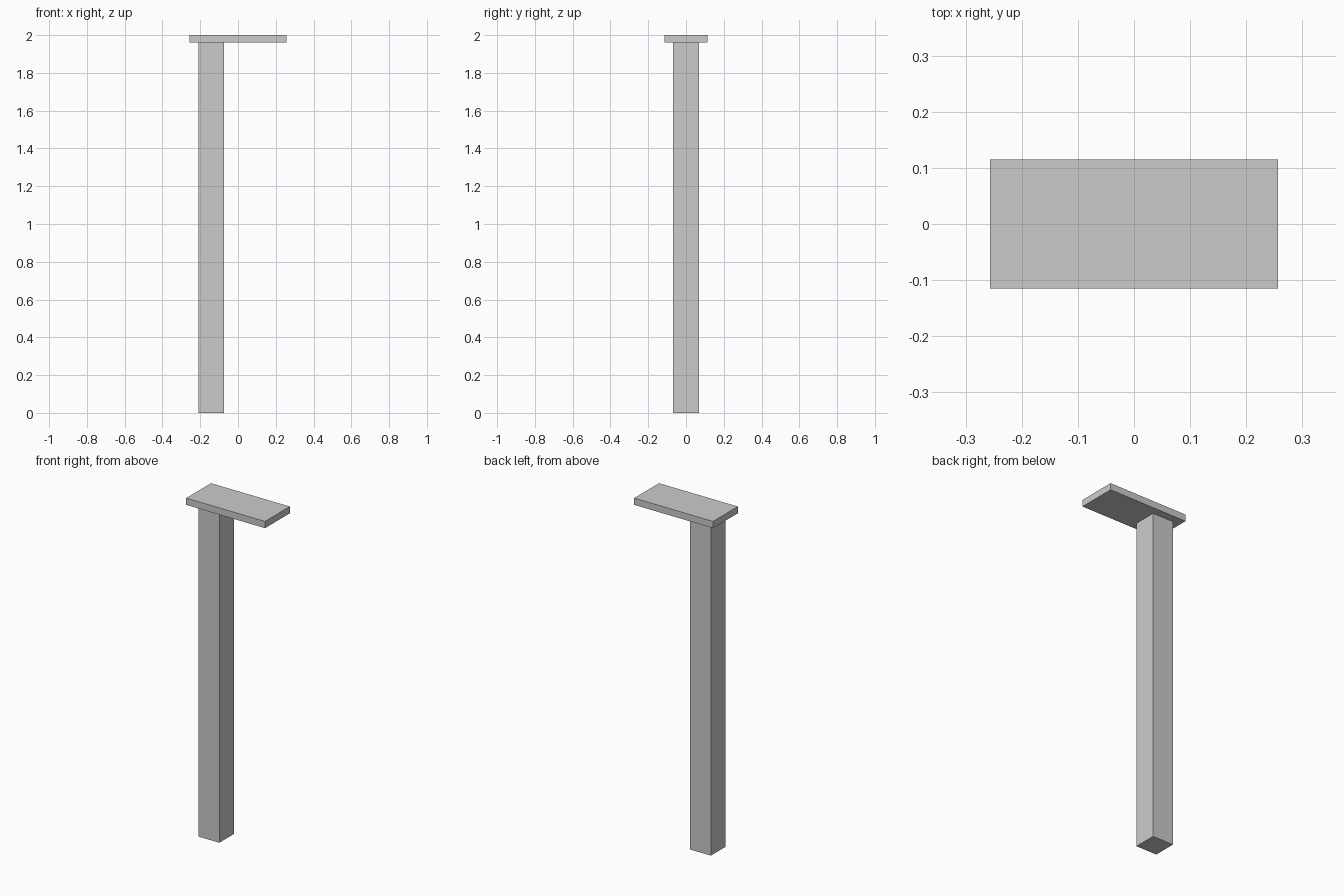
import bpy

if "Cube" in bpy.data.objects:
    bpy.data.objects.remove(bpy.data.objects["Cube"])


def box(name, x, y, z):
    """Axis-aligned box from (min, max) ranges."""
    ranges = (x, y, z)
    bpy.ops.mesh.primitive_cube_add(size=1, location=[(a + b) / 2 for a, b in ranges])
    obj = bpy.context.object
    obj.name = name
    obj.scale = [b - a for a, b in ranges]
    bpy.ops.object.transform_apply(location=False, rotation=False, scale=True)
    return obj


# Square upright, set off-centre under the slab
box("post", (-0.21, -0.074), (-0.068, 0.068), (0, 1.96))

# Flat slab overhanging to the right
box("top_slab", (-0.257, 0.257), (-0.115, 0.115), (1.96, 2.0))
